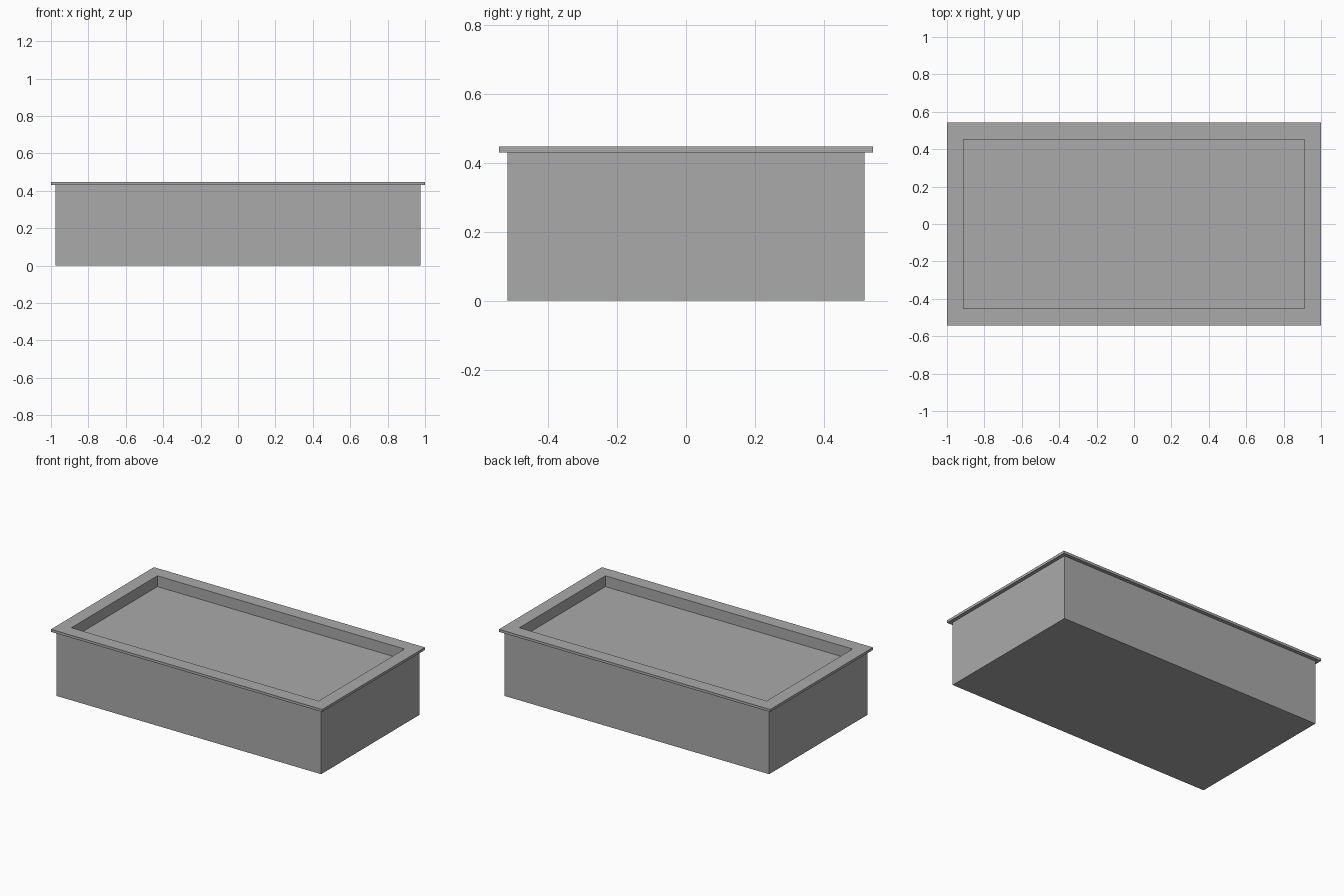
import bpy, bmesh

if "Cube" in bpy.data.objects:
    bpy.data.objects.remove(bpy.data.objects["Cube"])

grey = bpy.data.materials.new("plain grey")
grey.diffuse_color = (0.4, 0.4, 0.4, 1)
grey.use_nodes = True
grey.node_tree.nodes["Principled BSDF"].inputs["Base Color"].default_value = grey.diffuse_color


def ring_solid(name, rings, cap_start, cap_end, closed=False):
    """Skin a stack of centred rectangles given as (half x, half y, z)."""
    bm = bmesh.new()
    loops = [[bm.verts.new((sx * hx, sy * hy, z))
              for sx, sy in ((-1, -1), (1, -1), (1, 1), (-1, 1))]
             for hx, hy, z in rings]
    pairs = list(zip(loops, loops[1:]))
    if closed:
        pairs.append((loops[-1], loops[0]))
    for a, b in pairs:
        for i in range(4):
            j = (i + 1) % 4
            bm.faces.new((a[i], a[j], b[j], b[i]))
    if cap_start:
        bm.faces.new(loops[0][::-1])
    if cap_end:
        bm.faces.new(loops[-1])
    bmesh.ops.recalc_face_normals(bm, faces=bm.faces)
    mesh = bpy.data.meshes.new(name)
    bm.to_mesh(mesh)
    bm.free()
    mesh.materials.append(grey)
    obj = bpy.data.objects.new(name, mesh)
    bpy.context.collection.objects.link(obj)
    return obj


BODY = (0.976, 0.518)
RIM = (1.0, 0.542)
INNER = (0.912, 0.453)
TOP, LIP, FLOOR = 0.447, 0.43, 0.375

# Box with a shallow recess in its top
ring_solid("basin_body", [(*BODY, 0), (*BODY, LIP), (*INNER, LIP), (*INNER, FLOOR)],
           True, True)

# Thin overhanging frame around the opening
ring_solid("rim", [(*RIM, LIP), (*RIM, TOP), (*INNER, TOP), (*INNER, LIP)],
           False, False, closed=True)
